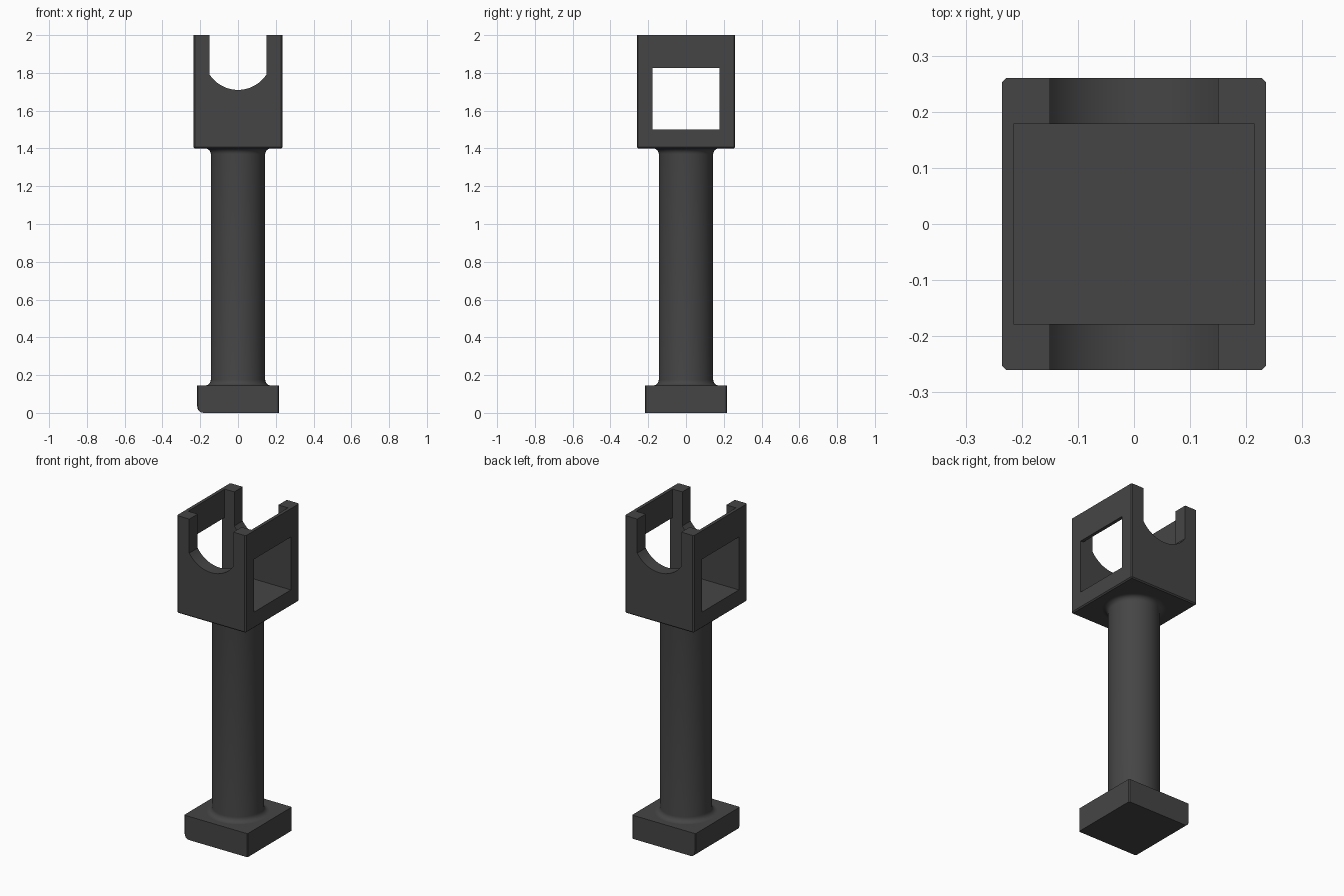
import bpy, bmesh
from math import sin, cos, pi, asin

if "Cube" in bpy.data.objects:
    bpy.data.objects.remove(bpy.data.objects["Cube"])


def finish(bm, name):
    bmesh.ops.recalc_face_normals(bm, faces=bm.faces)
    me = bpy.data.meshes.new(name)
    bm.to_mesh(me)
    bm.free()
    ob = bpy.data.objects.new(name, me)
    bpy.context.collection.objects.link(ob)
    return ob


def box(name, hx, hy, z0, z1, bevels):
    """Box with bevels: list of (edge test on midpoint, width, segments)."""
    bm = bmesh.new()
    bmesh.ops.create_cube(bm, size=1)
    for v in bm.verts:
        v.co = (v.co.x * 2 * hx, v.co.y * 2 * hy, z0 + (v.co.z + .5) * (z1 - z0))
    for test, width, segs in bevels:
        edges = [e for e in bm.edges if test((e.verts[0].co + e.verts[1].co) / 2)]
        bmesh.ops.bevel(bm, geom=edges, offset=width, segments=segs,
                        profile=.5, affect='EDGES')
    return finish(bm, name)


def prism(name, xz, hy):
    """Extrude an x-z outline along y."""
    bm = bmesh.new()
    face = bm.faces.new([bm.verts.new((x, -hy, z)) for x, z in xz])
    ext = bmesh.ops.extrude_face_region(bm, geom=[face])
    for v in ext['geom']:
        if isinstance(v, bmesh.types.BMVert):
            v.co.y = hy
    return finish(bm, name)


def lathe(name, rz, steps=64):
    bm = bmesh.new()
    rings = [[bm.verts.new((r * cos(2 * pi * i / steps), r * sin(2 * pi * i / steps), z))
              for i in range(steps)] for r, z in rz]
    for a, b in zip(rings, rings[1:]):
        for i in range(steps):
            j = (i + 1) % steps
            bm.faces.new((a[i], a[j], b[j], b[i]))
    return finish(bm, name)


def smooth(ob):
    bpy.ops.object.select_all(action='DESELECT')
    ob.select_set(True)
    bpy.context.view_layer.objects.active = ob
    bpy.ops.object.shade_smooth_by_angle(angle=.5)


def cut(ob, cutter):
    m = ob.modifiers.new('cut', 'BOOLEAN')
    m.operation, m.solver, m.object = 'DIFFERENCE', 'EXACT', cutter
    bpy.context.view_layer.objects.active = ob
    bpy.ops.object.modifier_apply(modifier=m.name)
    bpy.data.objects.remove(cutter)


# Base block, with one larger rounded lower edge on the left
BASE = .145
base = box('base_block', .216, .216, 0, BASE, [
    (lambda c: c.x < -.2 and abs(c.y) < .01 and c.z < .01, .035, 6),
    (lambda c: abs(c.x) > .21 and abs(c.y) > .21, .005, 1)])

# Round shaft with a fillet at each end
R, F = .144, .03
arc = [(R + F - F * sin(i * pi / 12), F - F * cos(i * pi / 12)) for i in range(7)]
shaft = lathe('shaft', [(r, BASE + h) for r, h in arc]
              + [(r, 1.4 - h) for r, h in reversed(arc)])

# Cradle head: box with chamfered vertical and lower edges
head = box('cradle_head', .235, .26, 1.4, 2, [
    (lambda c: c.z < 1.41 or (abs(c.x) > .2 and abs(c.y) > .2), .007, 1)])

# Inner cavity open to the top, plus side windows
cut(head, prism('cavity_cutter', [(-.3, 1.5), (.3, 1.5), (.3, 1.825), (.215, 1.825),
                                  (.215, 2.1), (-.215, 2.1), (-.215, 1.825), (-.3, 1.825)], .178))

# U-shaped slot through the front and back walls
rad, half = .18, asin(.15 / .18)
us = [half * (i / 12 - 1) for i in range(25)]
slot = [(rad * sin(a), 1.89 - rad * cos(a)) for a in us]
cut(head, prism('slot_cutter', slot + [(.15, 2.1), (-.15, 2.1)], .4))

# Dark finish on every part
dark = bpy.data.materials.new('dark_metal')
dark.diffuse_color = (.06, .06, .06, 1)
dark.use_nodes = True
dark.node_tree.nodes["Principled BSDF"].inputs["Base Color"].default_value = dark.diffuse_color
for part in (base, shaft, head):
    part.data.materials.clear()
    part.data.materials.append(dark)
    smooth(part)
